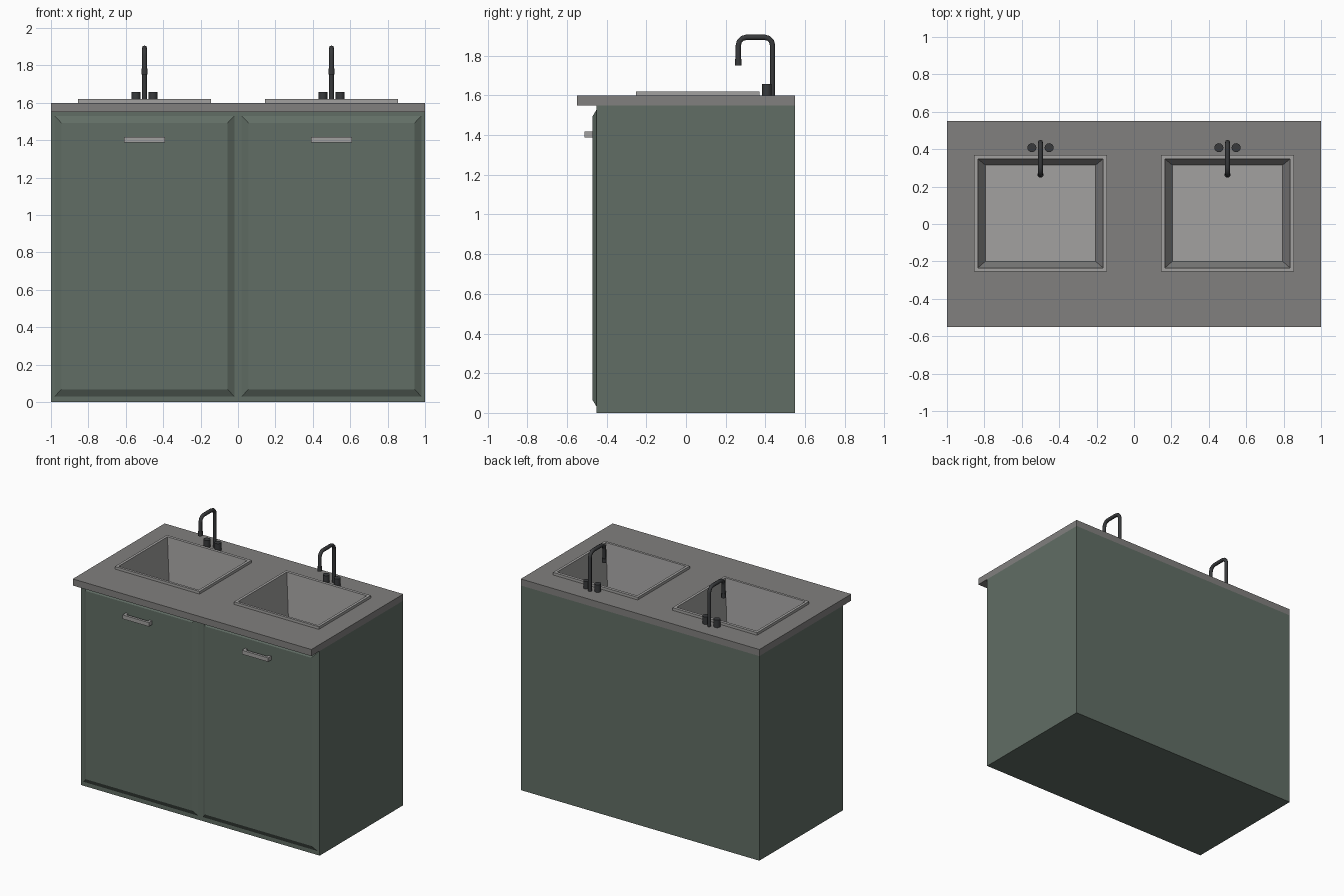
import bpy, bmesh, math

if "Cube" in bpy.data.objects:
    bpy.data.objects.remove(bpy.data.objects["Cube"])


def material(name, r, g, b):
    m = bpy.data.materials.new(name)
    m.diffuse_color = (r, g, b, 1)
    m.use_nodes = True
    m.node_tree.nodes["Principled BSDF"].inputs["Base Color"].default_value = m.diffuse_color
    return m


GREEN = material("cabinet_green", 0.12, 0.155, 0.13)
STONE = material("counter_grey", 0.22, 0.215, 0.21)
STEEL = material("sink_grey", 0.36, 0.355, 0.35)
DARK = material("tap_dark", 0.04, 0.042, 0.045)


def finish(bm, name, mat, fix=True):
    if fix:
        bmesh.ops.recalc_face_normals(bm, faces=bm.faces)
    me = bpy.data.meshes.new(name)
    bm.to_mesh(me)
    bm.free()
    me.materials.append(mat)
    ob = bpy.data.objects.new(name, me)
    bpy.context.collection.objects.link(ob)
    return ob


def rect(bm, x0, x1, y0, y1, z):
    return [bm.verts.new(p) for p in ((x0, y0, z), (x1, y0, z), (x1, y1, z), (x0, y1, z))]


def bridge(bm, a, b):
    n = len(a)
    for i in range(n):
        bm.faces.new((a[i], a[(i + 1) % n], b[(i + 1) % n], b[i]))


# cabinet carcass, open at the top under the counter
bm = bmesh.new()
low, high = rect(bm, -1, 1, -0.45, 0.55, 0), rect(bm, -1, 1, -0.45, 0.55, 1.55)
bm.faces.new(low[::-1])
bridge(bm, low, high)
finish(bm, "cabinet", GREEN, False)

# countertop slab with two sink openings, built as a grid of cells
xs = [-1, -0.845, -0.155, 0.155, 0.845, 1]
ys = [-0.55, -0.245, 0.36, 0.55]
bm = bmesh.new()
grid = [[bm.verts.new((x, y, 1.55)) for y in ys] for x in xs]
for i in range(5):
    for j in range(3):
        if not (j == 1 and i in (1, 3)):
            bm.faces.new((grid[i][j], grid[i + 1][j], grid[i + 1][j + 1], grid[i][j + 1]))
ext = bmesh.ops.extrude_face_region(bm, geom=bm.faces[:], use_keep_orig=True)
for v in ext["geom"]:
    if isinstance(v, bmesh.types.BMVert):
        v.co.z = 1.6
finish(bm, "countertop", STONE)


def door(cx, side):
    # raised panel with sloped edges
    bm = bmesh.new()
    rings = [[bm.verts.new((cx + sx * w, y, 0.78 + sz * h))
              for sx, sz in ((-1, -1), (1, -1), (1, 1), (-1, 1))]
             for w, h, y in ((0.48, 0.75, -0.45), (0.445, 0.713, -0.472))]
    bridge(bm, *rings)
    bm.faces.new(rings[0])
    bm.faces.new(rings[1])
    finish(bm, side + "_door", GREEN)

    # U-shaped bar handle
    profile = [(-0.11, -0.47), (-0.11, -0.511), (0.11, -0.511), (0.11, -0.47),
               (0.09, -0.47), (0.09, -0.492), (-0.09, -0.492), (-0.09, -0.47)]
    bm = bmesh.new()
    a, b = [[bm.verts.new((cx + x, y, z)) for x, y in profile] for z in (1.387, 1.417)]
    bridge(bm, a, b)
    for k in (a, b):
        bm.faces.new((k[0], k[1], k[6], k[7]))
        bm.faces.new((k[1], k[2], k[5], k[6]))
        bm.faces.new((k[2], k[3], k[4], k[5]))
    finish(bm, side + "_handle", STEEL)


def sink(cx, side):
    # raised rim, then sloping basin walls down to the floor
    bm = bmesh.new()
    rings = [rect(bm, cx - w, cx + w, y0, y1, z) for w, y0, y1, z in (
        (0.355, -0.253, 0.37, 1.6), (0.355, -0.253, 0.37, 1.62),
        (0.335, -0.235, 0.348, 1.62), (0.295, -0.2, 0.315, 1.22))]
    for a, b in zip(rings, rings[1:]):
        bridge(bm, a, b)
    bm.faces.new(rings[-1])
    finish(bm, side + "_sink", STEEL, False)


def cylinder(name, x, y, z0, z1, r, n):
    bpy.ops.mesh.primitive_cylinder_add(vertices=n, radius=r, depth=z1 - z0,
                                        location=(x, y, (z0 + z1) / 2))
    ob = bpy.context.object
    ob.name = name
    ob.data.materials.append(DARK)
    bpy.ops.object.shade_smooth_by_angle()


def tap(cx, side):
    # swan-neck spout: a pipe swept along a path with rounded corners
    r, yb, yf, zt = 0.04, 0.436, 0.264, 1.893
    pts = [(yb, 1.6)]
    pts += [(yb - r + r * math.cos(math.radians(a)), zt - r + r * math.sin(math.radians(a)))
            for a in (0, 30, 60, 90)]
    pts += [(yf + r + r * math.cos(math.radians(a)), zt - r + r * math.sin(math.radians(a)))
            for a in (90, 120, 150, 180)]
    pts += [(yf, 1.755)]
    cu = bpy.data.curves.new(side + "_spout", "CURVE")
    cu.dimensions = "3D"
    cu.bevel_depth = 0.0135
    cu.bevel_resolution = 2
    cu.use_fill_caps = True
    sp = cu.splines.new("POLY")
    sp.points.add(len(pts) - 1)
    for p, (y, z) in zip(sp.points, pts):
        p.co = (cx, y, z, 1)
    cu.materials.append(DARK)
    bpy.context.collection.objects.link(bpy.data.objects.new(side + "_spout", cu))
    cylinder(side + "_nozzle", cx, yf, 1.752, 1.784, 0.0165, 12)
    # two round knobs
    for s in (-1, 1):
        cylinder(side + "_knob", cx + s * 0.046, 0.408, 1.6, 1.657, 0.024, 16)


for cx, side in ((-0.5, "left"), (0.5, "right")):
    door(cx, side)
    sink(cx, side)
    tap(cx, side)
